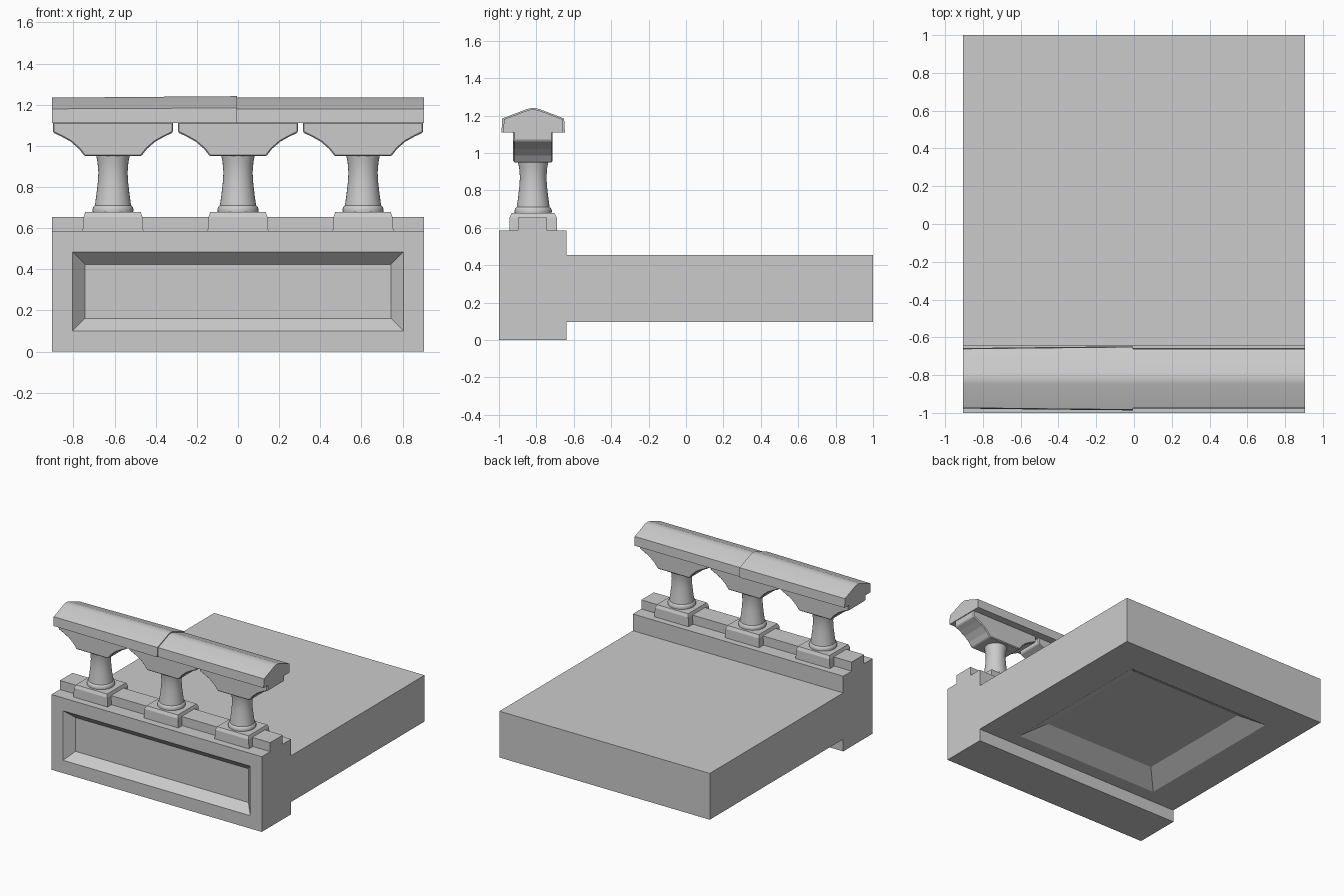
import bpy, bmesh, math
from mathutils import Vector

cube = bpy.data.objects.get("Cube")
if cube:
    bpy.data.objects.remove(cube, do_unlink=True)

stone = bpy.data.materials.new("grey stone")
stone.use_nodes = True
stone.diffuse_color = (0.6, 0.6, 0.6, 1)
stone.node_tree.nodes["Principled BSDF"].inputs["Base Color"].default_value = stone.diffuse_color

HALF = 0.905        # half the width of the balcony
RAIL_Y = -0.817     # centre line of the railing


def finish(name, bm, smooth=None):
    bmesh.ops.recalc_face_normals(bm, faces=bm.faces)
    mesh = bpy.data.meshes.new(name)
    bm.to_mesh(mesh)
    bm.free()
    mesh.materials.append(stone)
    obj = bpy.data.objects.new(name, mesh)
    bpy.context.collection.objects.link(obj)
    if smooth:
        bpy.ops.object.select_all(action='DESELECT')
        obj.select_set(True)
        bpy.context.view_layer.objects.active = obj
        bpy.ops.object.shade_smooth_by_angle(angle=math.radians(smooth))
    return obj


def loft(rings):
    """Skin a list of equal closed rings and cap both ends."""
    bm = bmesh.new()
    rows = [[bm.verts.new(p) for p in ring] for ring in rings]
    for a, b in zip(rows, rows[1:]):
        for i in range(len(a)):
            j = (i + 1) % len(a)
            bm.faces.new((a[i], a[j], b[j], b[i]))
    bm.faces.new(rows[0])
    bm.faces.new(rows[-1])
    bmesh.ops.recalc_face_normals(bm, faces=bm.faces)
    return bm


def facing(bm, direction):
    """Largest face turned towards a direction."""
    d = Vector(direction)
    return max((f for f in bm.faces if f.normal.dot(d) > 0.9), key=lambda f: f.calc_area())


def inset(bm, face, thickness, depth=0):
    bmesh.ops.inset_region(bm, faces=[face], thickness=thickness, depth=depth, use_even_offset=True)


# Front wall, kerb and floor slab as one section along x
section = [(-1, 0), (-0.64, 0), (-0.64, 0.095), (1, 0.095), (1, 0.455), (-0.64, 0.455),
           (-0.64, 0.585), (-0.743, 0.585), (-0.743, 0.655), (-0.897, 0.655),
           (-0.897, 0.585), (-1, 0.585)]
bm = loft([[(x, y, z) for y, z in section] for x in (-HALF, HALF)])

# Sunken panel on the front
panel = facing(bm, (0, -1, 0))
inset(bm, panel, 0.1)
inset(bm, panel, 0.061, -0.065)

# Sunken panel under the floor, reaching closer to the wall
panel = facing(bm, (0, 0, -1))
inset(bm, panel, 0.28)
for v in panel.verts:
    if v.co.y < 0:
        v.co.y -= 0.17
inset(bm, panel, 0.142, -0.09)
finish("floor_and_front_wall", bm)

# Half outline of a bracket, bottom to top
bracket = [(0.138, 0.95), (0.165, 0.985), (0.205, 1.02), (0.25, 1.045), (0.292, 1.065), (0.292, 1.115)]
outline = bracket + [(-x, z) for x, z in reversed(bracket)]

# Radius and height of the turned column
turning = [(0.098, 0.675), (0.1, 0.69), (0.096, 0.703), (0.088, 0.71), (0.081, 0.76), (0.074, 0.82),
           (0.071, 0.87), (0.075, 0.92), (0.082, 0.955)]
SIDES = 32

for side, cx in (("right", -0.608), ("middle", 0), ("left", 0.608)):
    # Pedestal block with chamfered top
    blocks = [(0.148, 0.128, 0.58), (0.143, 0.126, 0.655), (0.135, 0.115, 0.678)]
    finish(side + "_pedestal", loft(
        [[(cx + sx * w, RAIL_Y + sy * d, z) for sx, sy in ((-1, -1), (1, -1), (1, 1), (-1, 1))]
         for w, d, z in blocks]))

    # Column
    angles = [math.tau * i / SIDES for i in range(SIDES)]
    finish(side + "_column", loft(
        [[(cx + r * math.cos(a), RAIL_Y + r * math.sin(a), z) for a in angles]
         for r, z in turning]), 40)

    # Arched bracket
    obj = finish(side + "_bracket", loft(
        [[(cx + x, y, z) for x, z in outline] for y in (-0.924, -0.714)]))
    bevel = obj.modifiers.new("edge", 'BEVEL')
    bevel.width = 0.006
    bevel.segments = 1
    bevel.limit_method = 'ANGLE'
    bevel.angle_limit = math.radians(40)

# Handrail in two lengths, the right one swelling slightly to the joint
coping = [(-0.16, 1.11), (-0.156, 1.18), (-0.03, 1.228), (0, 1.234), (0.03, 1.228),
          (0.156, 1.18), (0.16, 1.11)]


def coping_ring(x, swell):
    return [(x, RAIL_Y + y * swell, 1.11 + (z - 1.11) * swell) for y, z in coping]


finish("right_handrail", loft([coping_ring(-HALF, 1), coping_ring(-0.5, 1.03), coping_ring(-0.005, 1.06)]), 25)
finish("left_handrail", loft([coping_ring(-0.005, 1), coping_ring(HALF, 1)]), 25)
